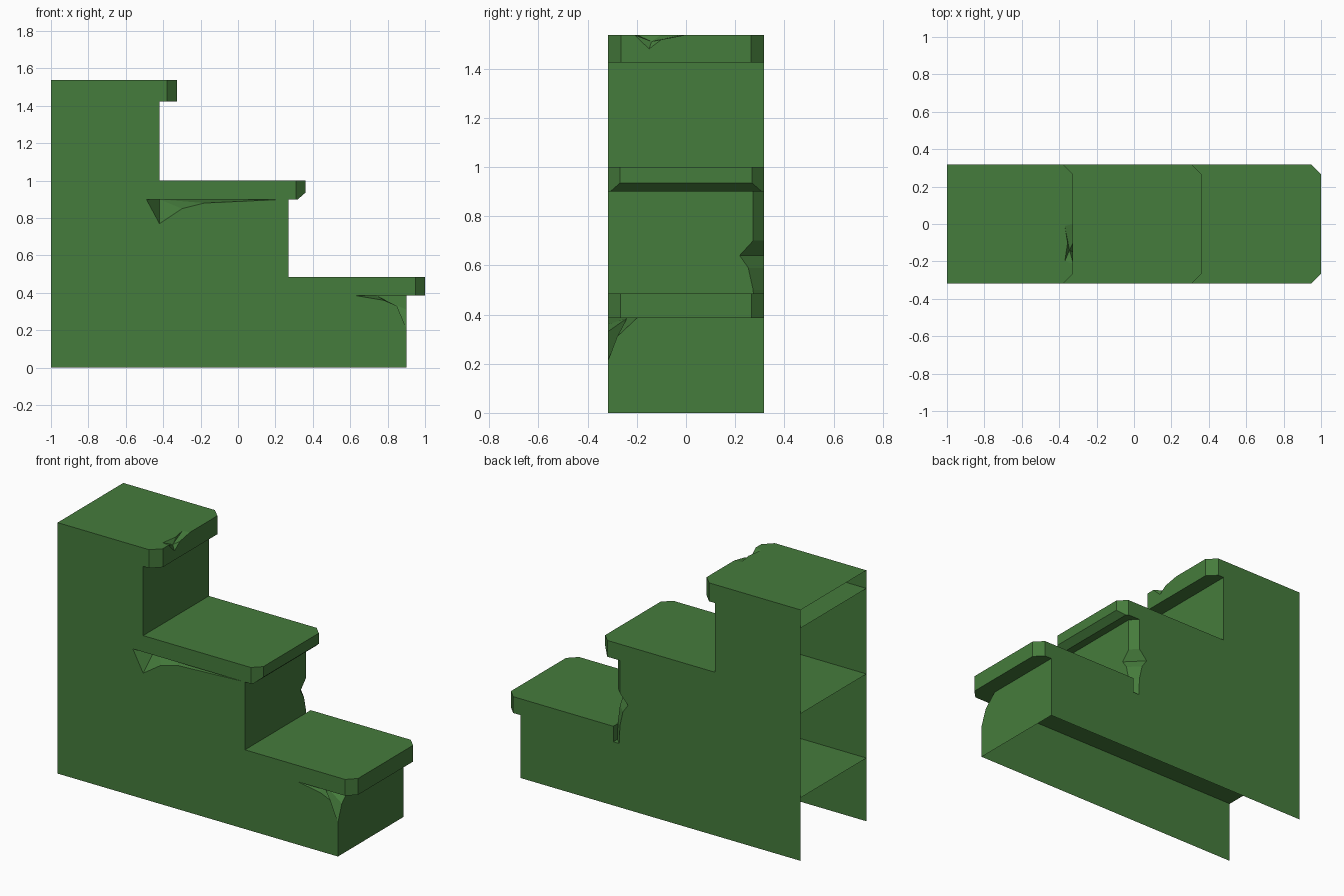
import bpy
import bmesh
from mathutils import Vector

if "Cube" in bpy.data.objects:
    bpy.data.objects.remove(bpy.data.objects["Cube"], do_unlink=True)

W = 0.318                       # half width of the staircase
# riser x, nose x, underside z, top z, corner cut
STEPS = [(0.9, 1.0, 0.385, 0.485, 0.052),
         (0.27, 0.36, 0.9, 1.0, 0.05),
         (-0.42, -0.325, 1.424, 1.537, 0.054)]

green = bpy.data.materials.new("moss green")
green.use_nodes = True
green.diffuse_color = (0.06, 0.2, 0.045, 1)
green.node_tree.nodes["Principled BSDF"].inputs["Base Color"].default_value = (0.06, 0.2, 0.045, 1)


def make(name, verts, faces):
    bm = bmesh.new()
    vs = [bm.verts.new(v) for v in verts]
    for f in faces:
        bm.faces.new([vs[i] for i in f])
    bmesh.ops.recalc_face_normals(bm, faces=bm.faces)
    mesh = bpy.data.meshes.new(name)
    bm.to_mesh(mesh)
    bm.free()
    mesh.materials.append(green)
    ob = bpy.data.objects.new(name, mesh)
    bpy.context.collection.objects.link(ob)
    return ob


def loft(name, sections):
    """Closed solid through matching cross-sections."""
    n = len(sections[0])
    verts = [p for s in sections for p in s]
    faces = [list(range(n)), list(range(len(verts) - n, len(verts)))]
    for k in range(len(sections) - 1):
        for i in range(n):
            j = (i + 1) % n
            faces.append((k * n + i, k * n + j, k * n + n + j, k * n + n + i))
    return make(name, verts, faces)


def chip(name, ring, apex, push):
    """Broken-off piece: a fan to a deep point, swept outwards."""
    n = len(ring)
    verts = [Vector(p) for p in ring]
    verts += [v + Vector(push) for v in verts] + [Vector(apex)]
    faces = []
    for i in range(n):
        j = (i + 1) % n
        faces += [(i, j, 2 * n), (i, j, n + j, n + i)]
    faces += [(n, n + i, n + i + 1) for i in range(1, n - 1)]
    return make(name, verts, faces)


# Stepped body, with the middle nose bevelled underneath
profile = [(-1, 0)]
for i, (riser, nose, low, top, cut) in enumerate(STEPS):
    if i == 0:
        profile.append((riser, 0))
    profile.append((riser, low))
    if i == 1:
        profile += [(nose - 0.04, low), (nose, low + 0.035)]
    else:
        profile.append((nose, low))
    profile.append((nose, top))
    profile.append((STEPS[i + 1][0] if i < 2 else -1, top))
body = loft("staircase_body", [[(x, y, z) for x, z in profile] for y in (-W, W)])

cutters = []
# Clipped tread corners
for riser, nose, low, top, cut in STEPS:
    for side in (-1, 1):
        tri = [(nose - cut, W), (nose - cut, W + 0.05), (nose + 0.05, W + 0.05),
               (nose + 0.05, W - cut), (nose, W - cut)]
        cutters.append(loft("corner_cutter", [[(x, side * y, z) for x, y in tri]
                                              for z in (low - 0.01, top + 0.01)]))

# Worn rear edge of the middle riser
rx = STEPS[1][0]
wear = [(0.9, 0.045), (0.7, 0.045), (0.64, 0.1), (0.59, 0.065), (0.5, 0.045), (0.39, 0.04)]
cutters.append(loft("worn_edge_cutter", [
    [(rx - d, W, z), (rx - d, W + 0.05, z), (rx, W + 0.05, z), (rx, W - d, z)]
    for z, d in wear]))

# Broken front corner under the lowest tread
cutters.append(chip("base_corner_cutter", [
    (0.63, -W, 0.385), (0.78, -W, 0.36), (0.85, -W, 0.33), (0.9, -W, 0.21),
    (0.9, -0.28, 0.31), (0.9, -0.2, 0.385)], (0.74, -0.24, 0.385), (0.2, -0.2, 0)))

# Gouge in the front wall under the middle tread
cutters.append(chip("wall_gouge_cutter", [
    (-0.49, -W, 0.9), (-0.42, -W, 0.77), (-0.3, -W, 0.85), (-0.18, -W, 0.88),
    (0.25, -W, 0.9)], (-0.42, -0.17, 0.9), (0, -0.2, 0)))

# Chipped noses of the top and lowest treads
cutters.append(chip("top_nose_cutter", [
    (-0.325, -0.21, 1.537), (-0.325, -0.15, 1.48), (-0.325, -0.1, 1.518),
    (-0.325, 0, 1.537), (-0.37, -0.01, 1.537), (-0.355, -0.1, 1.537),
    (-0.37, -0.2, 1.537)], (-0.345, -0.14, 1.51), (0.1, 0, 0.1)))
cutters.append(chip("low_nose_cutter", [
    (1, -0.25, 0.485), (1, 0.05, 0.472), (1, 0.095, 0.44), (1, 0.14, 0.485),
    (0.95, 0.1, 0.485), (0.982, 0.04, 0.485)], (0.975, 0.09, 0.47), (0.1, 0, 0.1)))

# Shaved rear edge of the middle tread
cutters.append(chip("rear_edge_cutter", [
    (-0.38, W, 1), (0.31, 0.293, 1), (0.36, 0.243, 1), (0.36, 0.268, 0.975),
    (0.31, W, 0.975)], (0.332, 0.279, 0.986), (0.1, 0.1, 0.1)))

for c in cutters:
    c.hide_render = True
    m = body.modifiers.new(c.name, "BOOLEAN")
    m.operation = "DIFFERENCE"
    m.solver = "EXACT"
    m.object = c
bpy.context.view_layer.update()
carved = bpy.data.meshes.new_from_object(body.evaluated_get(bpy.context.evaluated_depsgraph_get()))
body.modifiers.clear()
body.data = carved
for c in cutters:
    bpy.data.objects.remove(c, do_unlink=True)

# Open the hollow shell at the tall end and underneath
bm = bmesh.new()
bm.from_mesh(carved)
open_faces = [f for f in bm.faces
              if (f.normal.x < -0.99 and f.calc_center_median().x < -0.99)
              or (f.normal.z < -0.99 and f.calc_center_median().z < 0.01)]
bmesh.ops.delete(bm, geom=open_faces, context="FACES")
bm.to_mesh(carved)
bm.free()

# Inner shelves level with the tread undersides
for name, (riser, nose, low, top, cut) in zip(("low", "middle", "top"), STEPS):
    z = low + 0.002
    make(name + "_inner_shelf", [(-1, -W, z), (riser, -W, z), (riser, W, z), (-1, W, z)],
         [(0, 1, 2, 3)])
